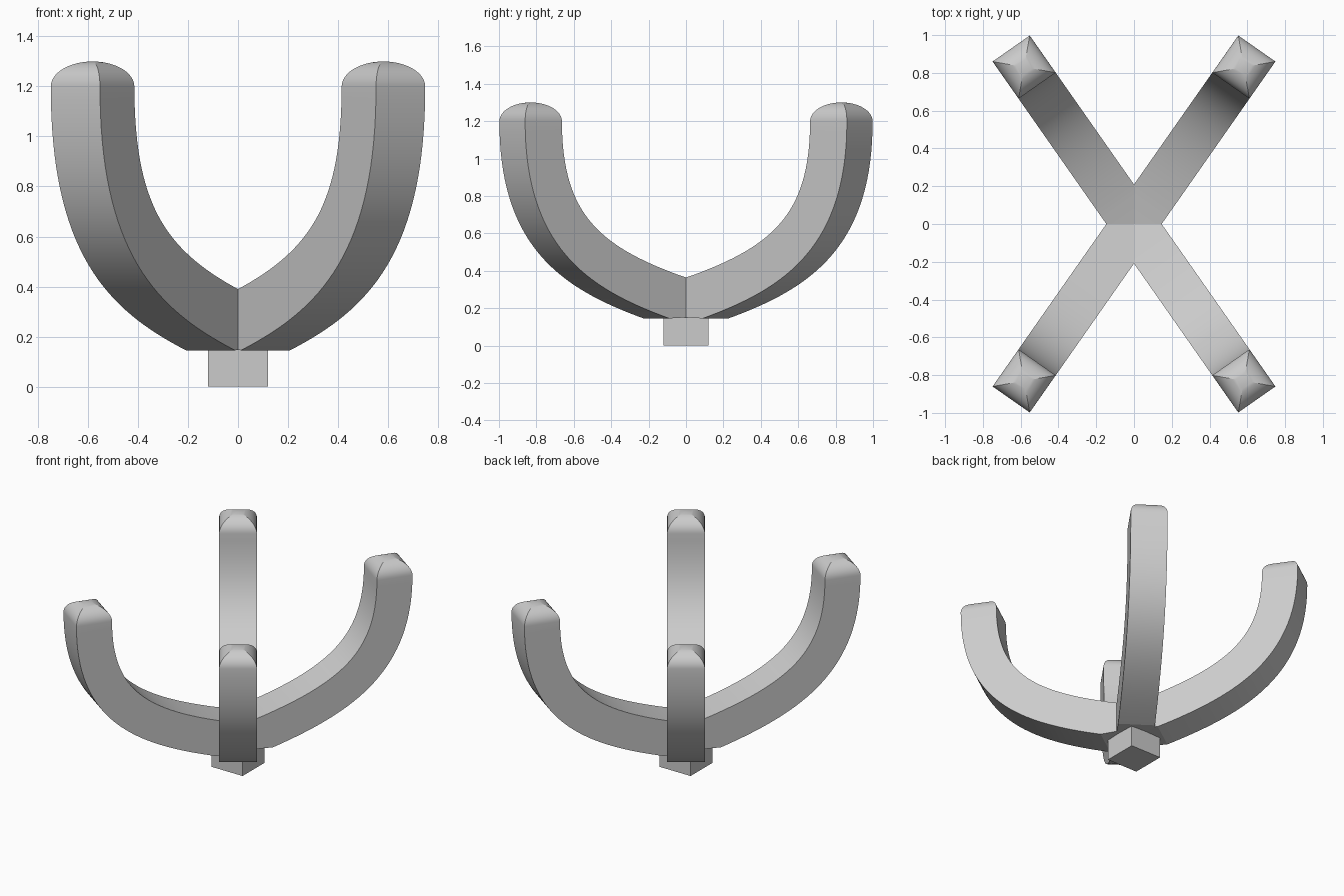
import bpy, bmesh, math
from mathutils import Vector

if "Cube" in bpy.data.objects:
    bpy.data.objects.remove(bpy.data.objects["Cube"])

ANGLE = math.radians(55)      # arm direction in plan
HALF = 0.12                   # half thickness of an arm
along = Vector((math.cos(ANGLE), math.sin(ANGLE), 0))
across = Vector((math.sin(ANGLE), -math.cos(ANGLE), 0))

# Bezier centre line of an arm (radius, z)
PATH = [Vector(p) for p in ((.158, .26), (.695, .420), (1.014, .62), (1.014, 1.2))]


def arm_section(t):
    """Inner radius, inner z, outer radius, outer z across the centre line"""
    a, b, c, d = PATH
    u = 1 - t
    p = a * u ** 3 + 3 * b * u * u * t + 3 * c * u * t * t + d * t ** 3
    tan = ((b - a) * u * u + 2 * (c - b) * u * t + (d - c) * t * t).normalized()
    n = Vector((tan.y, -tan.x)) * HALF
    return (p.x - n.x, p.y - n.y, p.x + n.x, p.y + n.y)


def finish(bm, name):
    bmesh.ops.recalc_face_normals(bm, faces=bm.faces)
    me = bpy.data.meshes.new(name)
    bm.to_mesh(me)
    bm.free()
    ob = bpy.data.objects.new(name, me)
    bpy.context.collection.objects.link(ob)
    return ob


# Curved arm with a domed square tip, open at the centre where the arms meet
STEPS, DOME, MID = 32, 12, 1.014
sections = [((0, .342, 0, .155), HALF)]
sections += [(arm_section(i / STEPS), HALF) for i in range(STEPS + 1)]
for i in range(1, DOME):
    t = math.pi / 2 * i / DOME
    w, z = HALF * math.cos(t), 1.2 + .1 * math.sin(t)
    sections.append(((MID - w, z, MID + w, z), w))

bm = bmesh.new()
rings = []
for (ri, zi, ro, zo), w in sections:
    rings.append([bm.verts.new(along * r + across * s + Vector((0, 0, z)))
                  for r, z, s in ((ri, zi, -w), (ri, zi, w), (ro, zo, w), (ro, zo, -w))])
for a, b in zip(rings, rings[1:]):
    for i in range(4):
        j = (i + 1) % 4
        bm.faces.new((a[i], a[j], b[j], b[i]))
apex = bm.verts.new(along * MID + Vector((0, 0, 1.3)))
for i in range(4):
    bm.faces.new((rings[-1][i], rings[-1][(i + 1) % 4], apex))
arm = finish(bm, "curved_arms")

bpy.context.view_layer.objects.active = arm
arm.select_set(True)
bpy.ops.object.shade_smooth_by_angle(angle=math.radians(14))

# Mirror to four arms
mirror = arm.modifiers.new("four_arms", 'MIRROR')
mirror.use_axis = (True, True, False)
mirror.use_mirror_merge = False

# Square foot under the crossing
bm = bmesh.new()
bmesh.ops.create_cube(bm, size=1)
for v in bm.verts:
    v.co = Vector((v.co.x * .24, v.co.y * .24, (v.co.z + .5) * .15))
finish(bm, "base_block")
